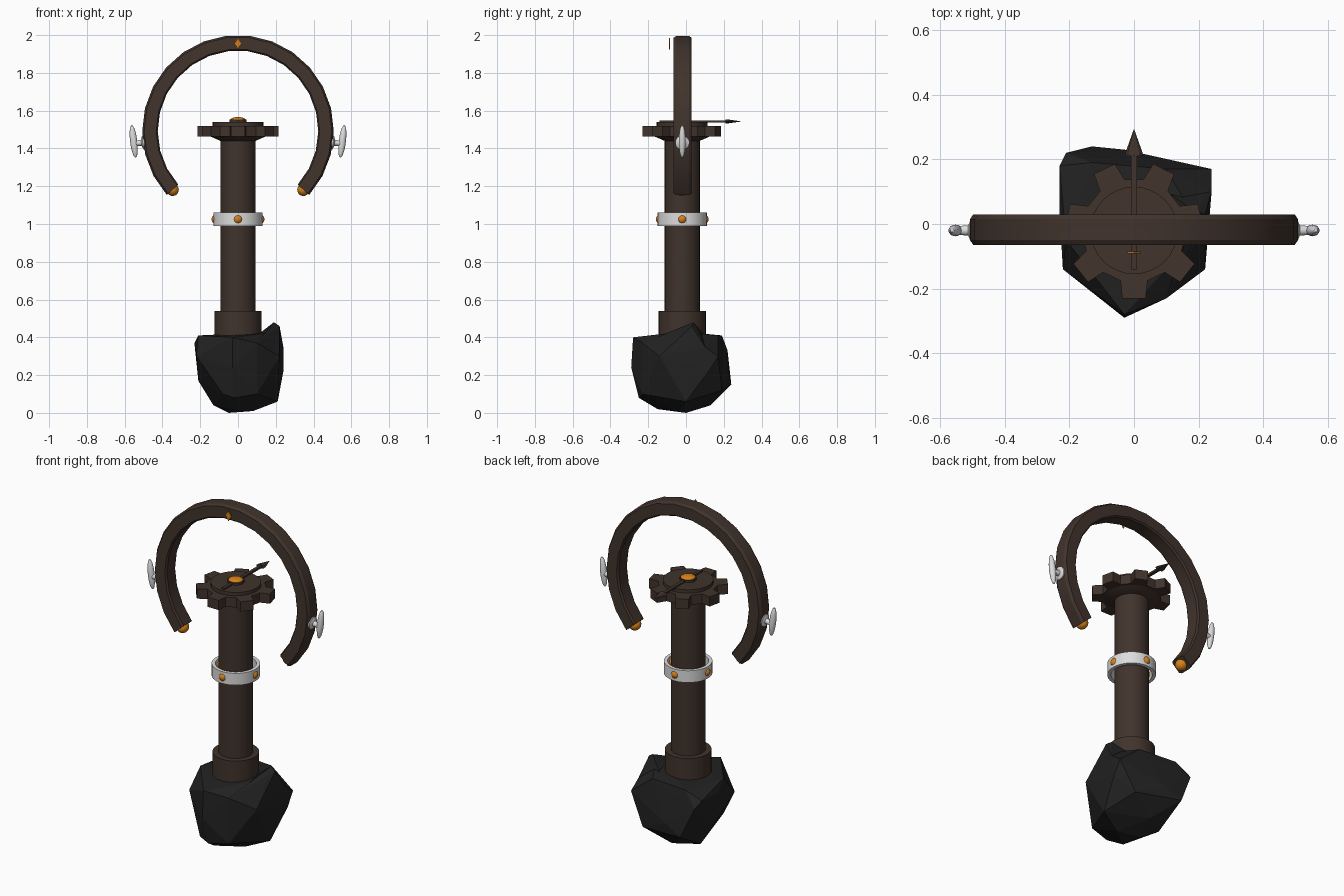
import bpy
import bmesh
from math import sin, cos, pi, radians
from mathutils import Matrix, Vector

default_cube = bpy.data.objects.get("Cube")
if default_cube:
    bpy.data.objects.remove(default_cube, do_unlink=True)

AXIS_Y = -0.02          # the column axis sits slightly forward of centre
RING_Z = 1.493


def make_material(name, color, roughness=0.6):
    material = bpy.data.materials.new(name)
    material.use_nodes = True
    material.diffuse_color = (*color, 1)
    shader = material.node_tree.nodes["Principled BSDF"]
    shader.inputs["Base Color"].default_value = (*color, 1)
    shader.inputs["Roughness"].default_value = roughness
    return material


brown = make_material("dark brown wood", (0.052, 0.033, 0.025))
black = make_material("black rock", (0.016, 0.016, 0.016))
white = make_material("pale metal", (0.72, 0.72, 0.72))
amber = make_material("amber", (0.68, 0.22, 0.01))


def finish(name, bm, material, smooth=True):
    """Turn a bmesh into a named object with one colour."""
    bmesh.ops.recalc_face_normals(bm, faces=bm.faces)
    mesh = bpy.data.meshes.new(name)
    bm.to_mesh(mesh)
    bm.free()
    mesh.materials.append(material)
    obj = bpy.data.objects.new(name, mesh)
    bpy.context.collection.objects.link(obj)
    if smooth:
        bpy.ops.object.select_all(action="DESELECT")
        obj.select_set(True)
        bpy.context.view_layer.objects.active = obj
        bpy.ops.object.shade_smooth_by_angle(angle=radians(30))
    return obj


def lathe(name, profile, material, matrix, sides=32, closed=False):
    """Revolve (radius, height) points around z; open profiles get end caps."""
    bm = bmesh.new()
    rings = []
    for radius, height in profile:
        turns = [2 * pi * i / sides for i in range(sides)]
        rings.append([bm.verts.new((radius * cos(a), radius * sin(a), height)) for a in turns])
    pairs = list(zip(rings, rings[1:]))
    if closed:
        pairs.append((rings[-1], rings[0]))
    else:
        bm.faces.new(rings[0])
        bm.faces.new(rings[-1])
    for low, high in pairs:
        for i in range(sides):
            j = (i + 1) % sides
            bm.faces.new((low[i], low[j], high[j], high[i]))
    bm.transform(matrix)
    return finish(name, bm, material)


def ellipsoid(name, size, material, matrix):
    bm = bmesh.new()
    bmesh.ops.create_uvsphere(bm, u_segments=16, v_segments=10, radius=1)
    bm.transform(matrix @ Matrix.Diagonal((*size, 1)))
    return finish(name, bm, material)


def prism(name, outline, low, high, material, matrix):
    """Extrude a flat outline along z."""
    bm = bmesh.new()
    face = bm.faces.new([bm.verts.new((x, y, low)) for x, y in outline])
    extruded = bmesh.ops.extrude_face_region(bm, geom=[face])["geom"]
    top = [v for v in extruded if isinstance(v, bmesh.types.BMVert)]
    bmesh.ops.translate(bm, verts=top, vec=(0, 0, high - low))
    bm.transform(matrix)
    return finish(name, bm, material, smooth=False)


def hull(name, points, material):
    """Wrap points (in hundredths) in a faceted convex shell."""
    bm = bmesh.new()
    for point in points:
        bm.verts.new(Vector(point) * 0.01)
    result = bmesh.ops.convex_hull(bm, input=bm.verts)
    loose = {g for key in ("geom_interior", "geom_unused") for g in result[key]
             if isinstance(g, bmesh.types.BMVert)}
    bmesh.ops.delete(bm, geom=list(loose), context="VERTS")
    return finish(name, bm, material, smooth=False)


axis = Matrix.Translation((0, AXIS_Y, 0))

# Rough rock base with a raised corner
hull("rock_base", [
    (21, -2, 43), (-3, -28, 40), (-3, -29, 24), (-2, -25, 8), (-21, -5, 41),
    (-22, -14, 30), (-23, 3, 36), (-23, 18, 37), (-21, 22, 33), (-13, 19, 41),
    (-13, 24, 15), (-3, 23, 20), (24, 17, 30), (24, 12, 22), (24, 10, 35),
    (22, -14, 30), (10, -23, 37), (10, -23, 10), (-8, -24, 10), (21, 0, 6),
    (15, 19, 12), (8, -5, 1), (-5, -15, 2), (-5, 0, 0), (-13, 5, 4),
    (-21, 5, 17), (0, 13, 4), (10, 17, 41)], black)
hull("rock_peak", [
    (19, 4, 48), (22, 3, 46), (10, -23, 37), (24, 10, 35), (22, -14, 30),
    (12, 0, 42), (10, 10, 41)], black)

# Column and foot collar
lathe("column", [(0.093, 0.35), (0.093, 1.47)], brown, axis)
lathe("foot_collar", [(0.125, 0.34), (0.125, 0.54)], brown, axis)

# Pale band with four amber studs
lathe("band", [(0.11, 0.99), (0.13, 0.99), (0.13, 1.06), (0.11, 1.06)], white, axis, closed=True)
for i, side in enumerate(("left", "back", "right", "front")):
    place = Matrix.Translation((0.115 * cos(i * pi / 2), AXIS_Y + 0.115 * sin(i * pi / 2), 1.025))
    ellipsoid("band_stud_" + side, (0.025, 0.025, 0.025), amber, place)

# Seven-toothed gear with a centred dial on top
TEETH = 7
gear_outline = []
for i in range(TEETH):
    turn = Matrix.Rotation(2 * pi * i / TEETH - pi / 2, 2)
    for x, y in ((0.155, -0.042), (0.211, -0.036), (0.211, 0.036), (0.155, 0.042)):
        gear_outline.append(turn @ Vector((x, y)))
prism("gear", gear_outline, 1.463, 1.52, brown, axis)
lathe("gear_underside", [(0.093, 1.44), (0.15, 1.465)], brown, axis)
lathe("dial", [(0.135, 1.515), (0.135, 1.54)], brown, axis)
lathe("hub", [(0.045, 1.53), (0.045, 1.553)], brown, axis)
ellipsoid("hub_cap", (0.04, 0.04, 0.014), amber, Matrix.Translation((0, AXIS_Y, 1.552)))

# Pointer lying across the dial
prism("pointer_shaft", [(-0.009, -0.14), (0.009, -0.14), (0.009, 0.22), (-0.009, 0.22)],
      1.537, 1.549, brown, Matrix())
tip_place = Matrix.Translation((0, 0.21, 1.543)) @ Matrix.Rotation(-pi / 2, 4, "X")
lathe("pointer_tip", [(0.028, 0), (0.026, 0.012), (0.001, 0.082)], brown,
      tip_place @ Matrix.Diagonal((1, 0.4, 1, 1)), sides=8)

# Open ring: a chamfered section swept around the y axis
START, END, STEPS = radians(-42), radians(222), 19
section = [(0.425, -0.055), (0.433, -0.065), (0.497, -0.065), (0.507, -0.05),
           (0.507, 0.015), (0.497, 0.03), (0.433, 0.03), (0.425, 0.02)]
bm = bmesh.new()
loops = []
for step in range(STEPS + 1):
    a = START + (END - START) * step / STEPS
    loops.append([bm.verts.new((r * cos(a), y, RING_Z + r * sin(a))) for r, y in section])
for first, second in zip(loops, loops[1:]):
    for i in range(len(section)):
        j = (i + 1) % len(section)
        bm.faces.new((first[i], first[j], second[j], second[i]))
bm.faces.new(loops[0])
bm.faces.new(loops[-1])
finish("open_ring", bm, brown)

# Mirrored ring fittings: amber end beads and pale side handles
for side, sign in (("left", 1), ("right", -1)):
    end = Vector((sign * 0.466 * cos(START), AXIS_Y, RING_Z + 0.466 * sin(START)))
    ellipsoid("end_bead_" + side, (0.033, 0.036, 0.033), amber,
              Matrix.Translation(end))
    mirror = Matrix.Diagonal((sign, 1, 1, 1))
    outward = (mirror @ Matrix.Translation((0, AXIS_Y, RING_Z))
               @ Matrix.Rotation(radians(7), 4, "Y"))
    stem_place = outward @ Matrix.Rotation(pi / 2, 4, "Y")
    lathe("handle_stem_" + side,
          [(0.037, 0.495), (0.036, 0.508), (0.016, 0.516), (0.013, 0.555)],
          white, stem_place, sides=16)
    ellipsoid("handle_grip_" + side, (0.019, 0.018, 0.087), white,
              outward @ Matrix.Translation((0.555, 0, 0.012)))

# Small diamond plate in front of the ring top
diamond = [(0, -0.03), (0.01, -0.012), (0.02, 0), (0.01, 0.015),
           (0, 0.03), (-0.01, 0.015), (-0.02, 0), (-0.01, -0.012)]
prism("diamond_plate", diamond, -0.003, 0.003, amber,
      Matrix.Translation((0, -0.088, 1.955)) @ Matrix.Rotation(pi / 2, 4, "X"))
